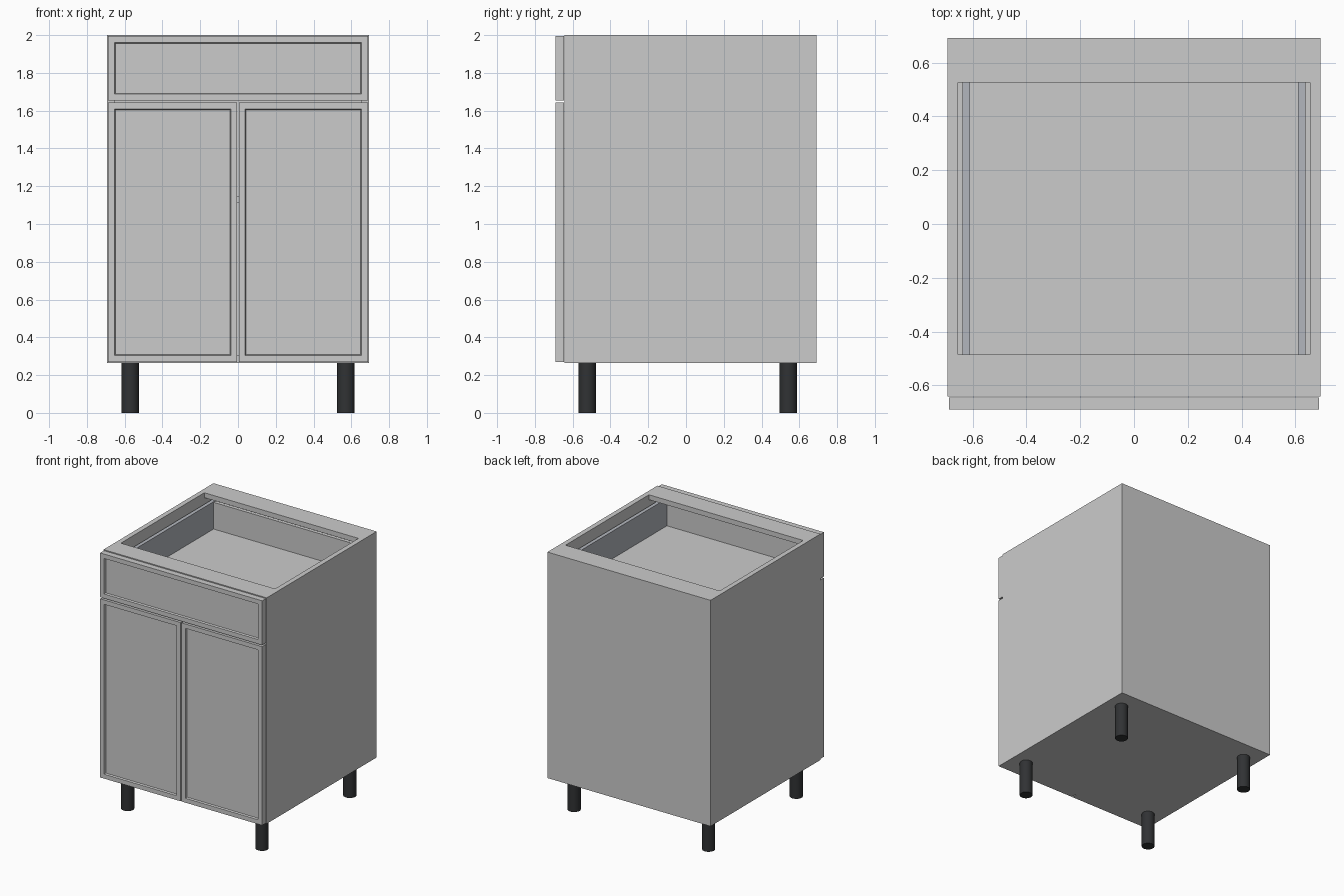
import bpy
import bmesh

if "Cube" in bpy.data.objects:
    bpy.data.objects.remove(bpy.data.objects["Cube"])


def material(name, rgb):
    m = bpy.data.materials.new(name)
    m.diffuse_color = (*rgb, 1)
    m.use_nodes = True
    m.node_tree.nodes["Principled BSDF"].inputs["Base Color"].default_value = m.diffuse_color
    return m


black = material("leg_black", (0.03, 0.032, 0.034))
steel = material("drawer_steel", (0.45, 0.47, 0.51))


def finish(name, bm, mat=None):
    me = bpy.data.meshes.new(name)
    bm.to_mesh(me)
    bm.free()
    ob = bpy.data.objects.new(name, me)
    bpy.context.collection.objects.link(ob)
    if mat:
        me.materials.append(mat)
    return ob


def box_bm(x, y, z):
    bm = bmesh.new()
    bmesh.ops.create_cube(bm, size=1)
    for v in bm.verts:
        for i, (lo, hi) in enumerate((x, y, z)):
            v.co[i] = lo if v.co[i] < 0 else hi
    return bm


def board(name, x, y, z, mat=None):
    return finish(name, box_bm(x, y, z), mat)


def shaker_front(name, x, z):
    """Panel with a framed, slightly recessed centre on its front face."""
    bm = box_bm(x, (-0.69, -0.645), z)
    bm.normal_update()
    face = min(bm.faces, key=lambda f: f.calc_center_median().y)
    bmesh.ops.inset_region(bm, faces=[face], thickness=0.048)
    bmesh.ops.inset_region(bm, faces=[face], thickness=0.006)
    for v in face.verts:
        v.co.y += 0.014
    return finish(name, bm)


# Carcass
W, T = 0.693, 0.038
IN = W - T
F, B = -0.642, 0.692
Z0, Z1 = 0.265, 2.0
for s, side in ((-1, "left"), (1, "right")):
    board(f"{side}_side_panel", sorted((s * IN, s * W)), (F, B), (Z0, Z1))
board("bottom_panel", (-IN, IN), (F, B), (Z0, Z0 + T))
board("back_panel", (-IN, IN), (B - T, B), (Z0 + T, Z1 - T))
board("front_stretcher", (-IN, IN), (F, -0.486), (Z1 - T, Z1))
board("back_stretcher", (-IN, IN), (0.527, B), (Z1 - T, Z1))
board("shelf", (-IN, IN), (-0.60, B - T), (1.11, 1.148))

# Drawer box
for s, side in ((-1, "left"), (1, "right")):
    board(f"{side}_drawer_side", sorted((s * 0.61, s * 0.638)),
          (-0.64, 0.60), (1.69, 1.925), steel)
board("drawer_bottom", (-0.61, 0.61), (-0.64, 0.60), (1.69, 1.715))
board("drawer_back", (-0.61, 0.61), (0.575, 0.60), (1.715, 1.92))

# Drawer front and doors
shaker_front("drawer_front", (-0.688, 0.688), (1.654, 1.994))
shaker_front("left_door", (-0.688, -0.004), (0.27, 1.642))
shaker_front("right_door", (0.004, 0.688), (0.27, 1.642))

# Legs
for sx, side in ((-1, "left"), (1, "right")):
    for y, end in ((-0.523, "front"), (0.541, "back")):
        bpy.ops.mesh.primitive_cylinder_add(
            vertices=32, radius=0.046, depth=Z0, location=(sx * 0.571, y, Z0 / 2))
        leg = bpy.context.object
        leg.name = f"{end}_{side}_leg"
        leg.data.materials.append(black)
        bpy.ops.object.shade_smooth_by_angle()
